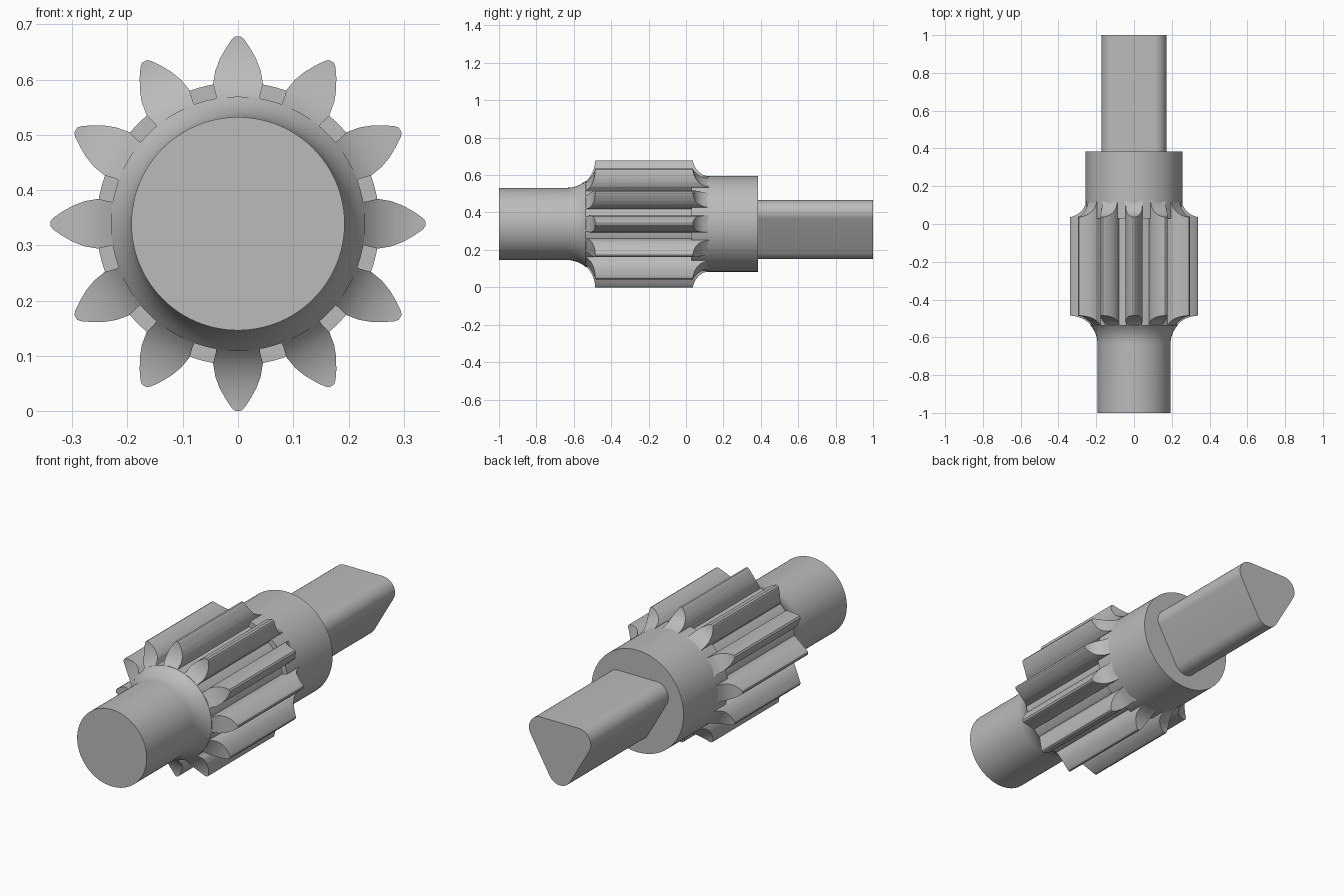
import bpy, bmesh, math
from math import sin, cos, pi, sqrt, radians

if "Cube" in bpy.data.objects:
    bpy.data.objects.remove(bpy.data.objects["Cube"])

AXIS_Z = 0.339
TEETH = 12
ROOT, TIP = 0.23, 0.339

steel = bpy.data.materials.new("grey_steel")
steel.use_nodes = True
grey = (0.5, 0.5, 0.5, 1)
steel.diffuse_color = grey
steel.node_tree.nodes["Principled BSDF"].inputs["Base Color"].default_value = grey


def finish(bm, name):
    bmesh.ops.recalc_face_normals(bm, faces=bm.faces)
    mesh = bpy.data.meshes.new(name)
    bm.to_mesh(mesh)
    bm.free()
    obj = bpy.data.objects.new(name, mesh)
    bpy.context.collection.objects.link(obj)
    obj.location.z = AXIS_Z
    mesh.materials.append(steel)
    bpy.ops.object.select_all(action='DESELECT')
    obj.select_set(True)
    bpy.context.view_layer.objects.active = obj
    bpy.ops.object.shade_smooth_by_angle(angle=radians(30))
    return obj


def skin(bm, rings):
    """Join closed rings of equal length and cap both ends."""
    n = len(rings[0])
    for a, b in zip(rings, rings[1:]):
        for i in range(n):
            j = (i + 1) % n
            bm.faces.new((a[i], a[j], b[j], b[i]))
    bm.faces.new(rings[0])
    bm.faces.new(rings[-1])


# Concave fillets that run the tooth ends out to the shaft and the collar
def front_end(r):
    return -0.637 + sqrt(max(0, 0.152**2 - (0.345 - r)**2))


def back_end(r):
    return 0.135 - sqrt(max(0, 0.1**2 - (0.356 - max(r, 0.256))**2))


# Core: shaft, fillet, tooth root and collar turned as one piece
profile = [(-1, 0.193)]
for k in range(9):
    r = 0.193 + (ROOT - 0.193) * (k / 8)**2
    profile.append((front_end(r), r))
profile += [(0.03, ROOT), (0.03, 0.256), (0.385, 0.256)]
bm = bmesh.new()
SEG = 96
skin(bm, [[bm.verts.new((r * cos(2 * pi * i / SEG), y, r * sin(2 * pi * i / SEG)))
           for i in range(SEG)] for y, r in profile])
finish(bm, "shaft_and_collar")

# Teeth: (radius, half width) flank curve, sampled finely
flank = [(0.22, 0.039), (0.236, 0.04), (0.257, 0.045), (0.28, 0.041),
         (0.30, 0.033), (0.32, 0.021), (0.334, 0.011), (TIP, 0.005)]
rows = []
for (r0, w0), (r1, w1) in zip(flank, flank[1:]):
    rows += [(r0 + (r1 - r0) * t / 3, w0 + (w1 - w0) * t / 3) for t in range(3)]
rows.append(flank[-1])

bm = bmesh.new()
for k in range(TEETH):
    mid = 2 * pi * k / TEETH
    rings = []
    for r, w in rows:
        half = math.asin(w / r)
        rings.append([bm.verts.new((r * sin(mid + s * half), y, r * cos(mid + s * half)))
                      for s, y in ((-1, front_end(r)), (1, front_end(r)),
                                   (1, back_end(r)), (-1, back_end(r)))])
    skin(bm, rings)
finish(bm, "gear_teeth")

# Drive end: rounded three-sided prism, flat side up
ROUND, INNER = 0.066, 0.127
section = []
for c in range(3):
    mid = radians(30 + 120 * c)
    reach = 2 * (INNER - ROUND)
    for s in range(13):
        a = mid + radians(-60 + 10 * s)
        section.append((reach * cos(mid) + ROUND * cos(a),
                        reach * sin(mid) + ROUND * sin(a)))
bm = bmesh.new()
skin(bm, [[bm.verts.new((x, y, z)) for x, z in section] for y in (0.38, 1)])
finish(bm, "drive_end")
